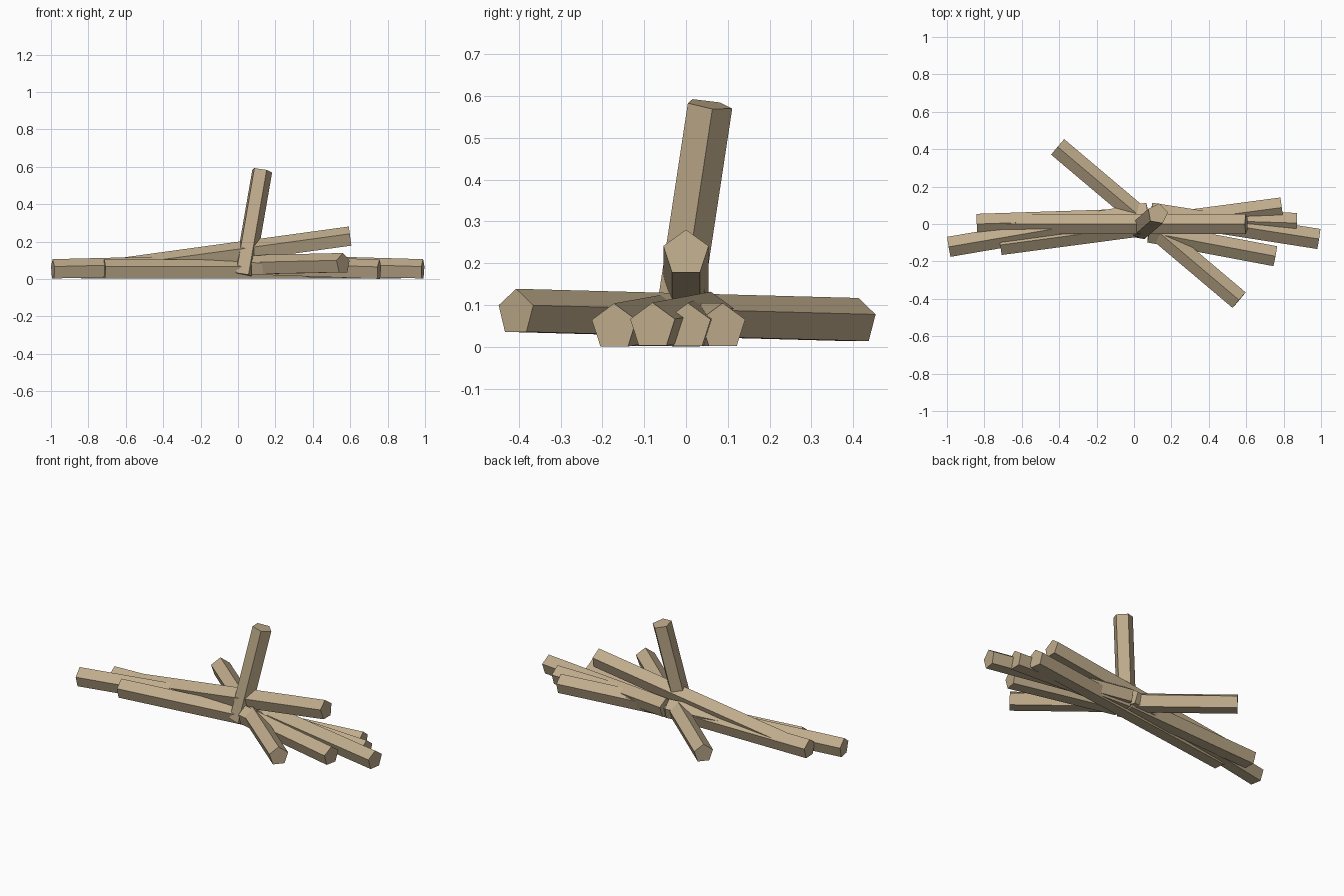
import bpy, bmesh
from mathutils import Vector, Matrix

if "Cube" in bpy.data.objects:
    bpy.data.objects.remove(bpy.data.objects["Cube"])

RADIUS = 0.057

wood = bpy.data.materials.new("tan_wood")
wood.diffuse_color = (0.52, 0.41, 0.26, 1)
wood.use_nodes = True
wood.node_tree.nodes["Principled BSDF"].inputs["Base Color"].default_value = wood.diffuse_color


def log(name, start, end, apex=(0, 0, 1)):
    """Five-sided log between two points, one ridge turned towards apex."""
    a, b = Vector(start), Vector(end)
    d = (b - a).normalized()
    side = d.cross(Vector(apex)).normalized()
    up = side.cross(d)
    bm = bmesh.new()
    rings = []
    for c in (a, b):
        ring = []
        for i in range(5):
            rot = Matrix.Rotation(i * 1.2566371, 3, d)
            ring.append(bm.verts.new(c + rot @ up * RADIUS))
        rings.append(ring)
    for i in range(5):
        j = (i + 1) % 5
        bm.faces.new((rings[0][i], rings[0][j], rings[1][j], rings[1][i]))
    bm.faces.new(rings[0])
    bm.faces.new(rings[1])
    bmesh.ops.recalc_face_normals(bm, faces=bm.faces)
    mesh = bpy.data.meshes.new(name)
    bm.to_mesh(mesh)
    bm.free()
    mesh.materials.append(wood)
    bpy.context.collection.objects.link(bpy.data.objects.new(name, mesh))


# Long logs that run through the pile
log("crossing_log", (0.562, -0.407, 0.082), (-0.408, 0.412, 0.06))
log("leaning_log", (-0.69, 0, 0.047), (0.6, 0, 0.224))
log("ground_log", (-0.715, -0.112, 0.048), (0.79, 0.088, 0.048))

# Upright log
log("upright_log", (0.03, -0.03, 0.02), (0.127, 0.055, 0.58), (1, 0.17, 0))

# Shorter logs with their inner ends resting in the middle
log("left_log_outer", (-0.99, -0.122, 0.049), (0.075, 0.06, 0.075))
log("left_log_inner", (-0.84, 0.0, 0.048), (0.07, 0.03, 0.06))
log("right_log_front", (0.755, -0.172, 0.047), (0.08, -0.045, 0.07))
log("right_log_outer", (0.988, -0.08, 0.049), (0.09, 0.06, 0.075))
log("right_log_inner", (0.87, 0.005, 0.048), (0.08, 0.03, 0.06))
